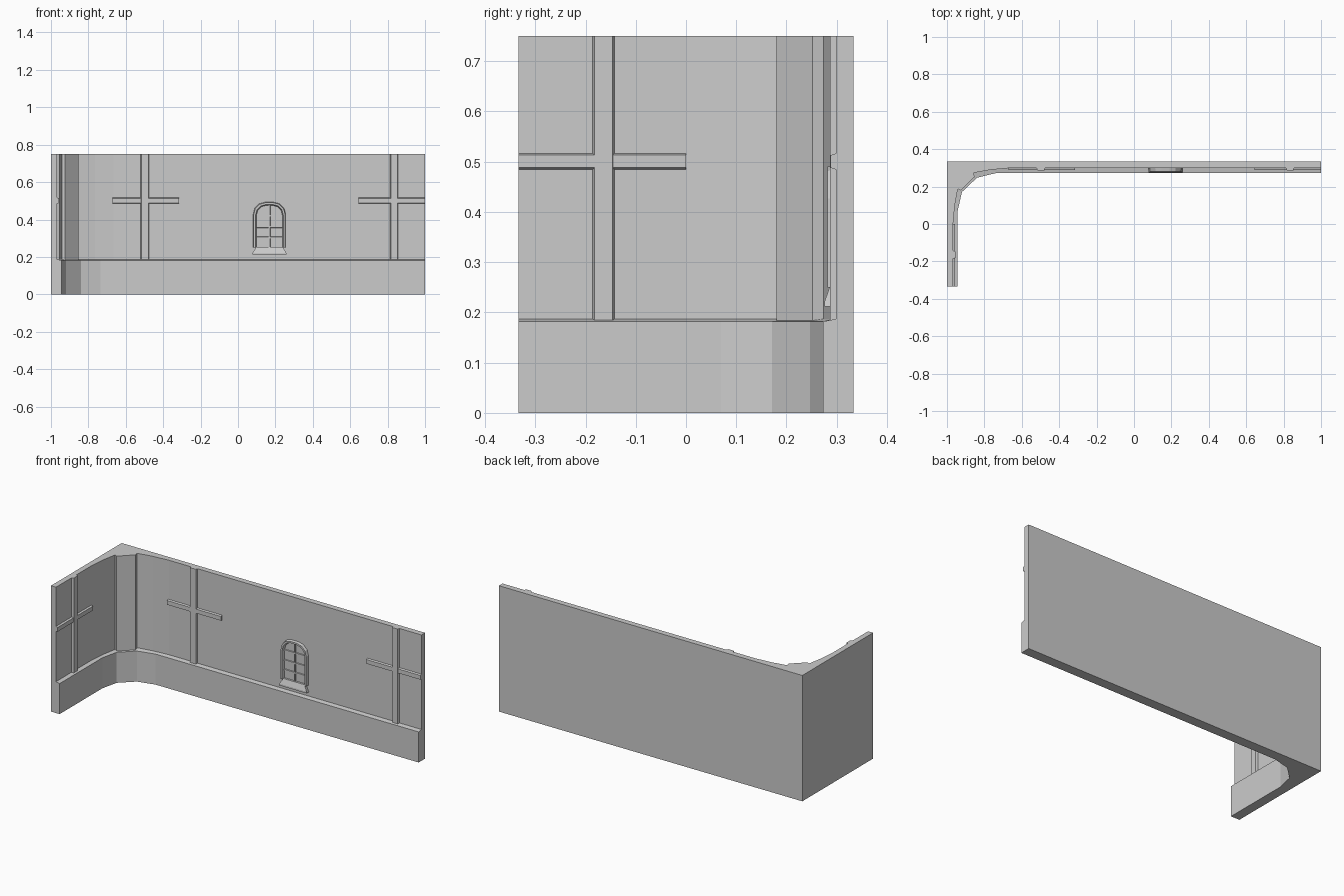
import bpy, bmesh, math

if "Cube" in bpy.data.objects:
    bpy.data.objects.remove(bpy.data.objects["Cube"])

WALL_Y, WALL_X = 0.299, -0.967      # upper wall faces
LEDGE, TOP = 0.187, 0.75


def loft(name, rings):
    """Solid through a stack of point rings with equal counts."""
    bm = bmesh.new()
    rows = [[bm.verts.new(p) for p in r] for r in rings]
    n = len(rows[0])
    for a, b in zip(rows, rows[1:]):
        for i in range(n):
            j = (i + 1) % n
            bm.faces.new((a[i], a[j], b[j], b[i]))
    bm.faces.new(rows[0][::-1])
    bm.faces.new(rows[-1])
    bmesh.ops.recalc_face_normals(bm, faces=bm.faces[:])
    me = bpy.data.meshes.new(name)
    bm.to_mesh(me)
    bm.free()
    ob = bpy.data.objects.new(name, me)
    bpy.context.collection.objects.link(ob)
    return ob


def ring(pts, z):
    return [(x, y, z) for x, y in pts]


def on_back(u, z, d):
    return (u, WALL_Y - d, z)


def on_side(u, z, d):
    return (WALL_X + d, u, z)


def block(name, place, u0, u1, z0, z1, d, iu=0.0, iz=0.0):
    """Raised block on a wall, front face inset by iu / iz for sloped sides."""
    def rect(a, b, depth):
        return [place(u0 + a, z0 + b, depth), place(u1 - a, z0 + b, depth),
                place(u1 - a, z1 - b, depth), place(u0 + a, z1 - b, depth)]
    return loft(name, [rect(0, 0, -0.004), rect(iu, iz, d)])


# L-shaped wall with thick base, sloped ledge and faceted inner corner
outer = [(-1, -0.333), (-1, 0.333), (1, 0.333)]
base = outer + [(1, 0.273), (-0.735, 0.273), (-0.84, 0.247), (-0.92, 0.171),
                (-0.943, 0.07), (-0.943, -0.333)]
upper = outer + [(1, WALL_Y), (-0.665, WALL_Y), (-0.765, 0.29), (-0.86, 0.273),
                 (-0.941, 0.192), (-0.958, 0.1), (WALL_X, 0.0), (WALL_X, -0.333)]
# matching point counts so that the ledge can be lofted
base.insert(4, (-0.665, 0.273))
base.insert(9, (-0.943, 0.0))
loft("wall", [ring(base, 0), ring(base, 0.182), ring(upper, LEDGE), ring(upper, TOP)])

# Raised strip in the corner
corner = [(-0.858, 0.276), (-0.852, 0.252), (-0.926, 0.18), (-0.945, 0.19)]
loft("corner_post", [ring(corner, LEDGE - 0.003), ring(corner, TOP)])

# Timber crosses: (wall, post range, beam range)
for place, p0, p1, b0, b1 in [(on_back, -0.522, -0.474, -0.67, -0.315),
                              (on_back, 0.812, 0.857, 0.645, 1.0),
                              (on_side, -0.187, -0.141, -0.333, 0.0)]:
    block("post", place, p0, p1, LEDGE - 0.002, TOP, 0.012, iu=0.005)
    block("beam", place, b0, b1, 0.483, 0.518, 0.011, iz=0.005)

# Arched window frame: sloped profile swept along an open arch
CX = 0.168


def arch(half, top, d):
    r = 0.75 * half
    pts = [(CX + half, 0.25)]
    for i in range(4):
        a = math.radians(30 * i)
        pts.append((CX + half - r + r * math.cos(a), top - r + r * math.sin(a)))
    pts += [(2 * CX - u, z) for u, z in pts[::-1]]
    return [on_back(u, z, d) for u, z in pts]


profile = [arch(0.088, 0.494, -0.004), arch(0.084, 0.490, 0.017),
           arch(0.074, 0.480, 0.017), arch(0.068, 0.474, -0.004)]
loft("window_frame", list(zip(*profile)))

# Window sill, wider at the bottom and sloping forward
sill = [(-0.004, 0.212), (0.023, 0.212), (0.023, 0.222), (0.012, 0.254), (-0.004, 0.254)]
half = [0.09, 0.09, 0.09, 0.07, 0.07]
loft("window_sill", [[on_back(CX + s * h, z, d) for (d, z), h in zip(sill, half)]
                     for s in (-1, 1)])

# Glazing bars
block("window_bar_vertical", on_back, CX - 0.006, CX + 0.006, 0.25, 0.478, 0.007, iu=0.002)
for z in (0.303, 0.36, 0.42):
    block("window_bar", on_back, CX - 0.07, CX + 0.07, z - 0.006, z + 0.006, 0.006, iz=0.002)
